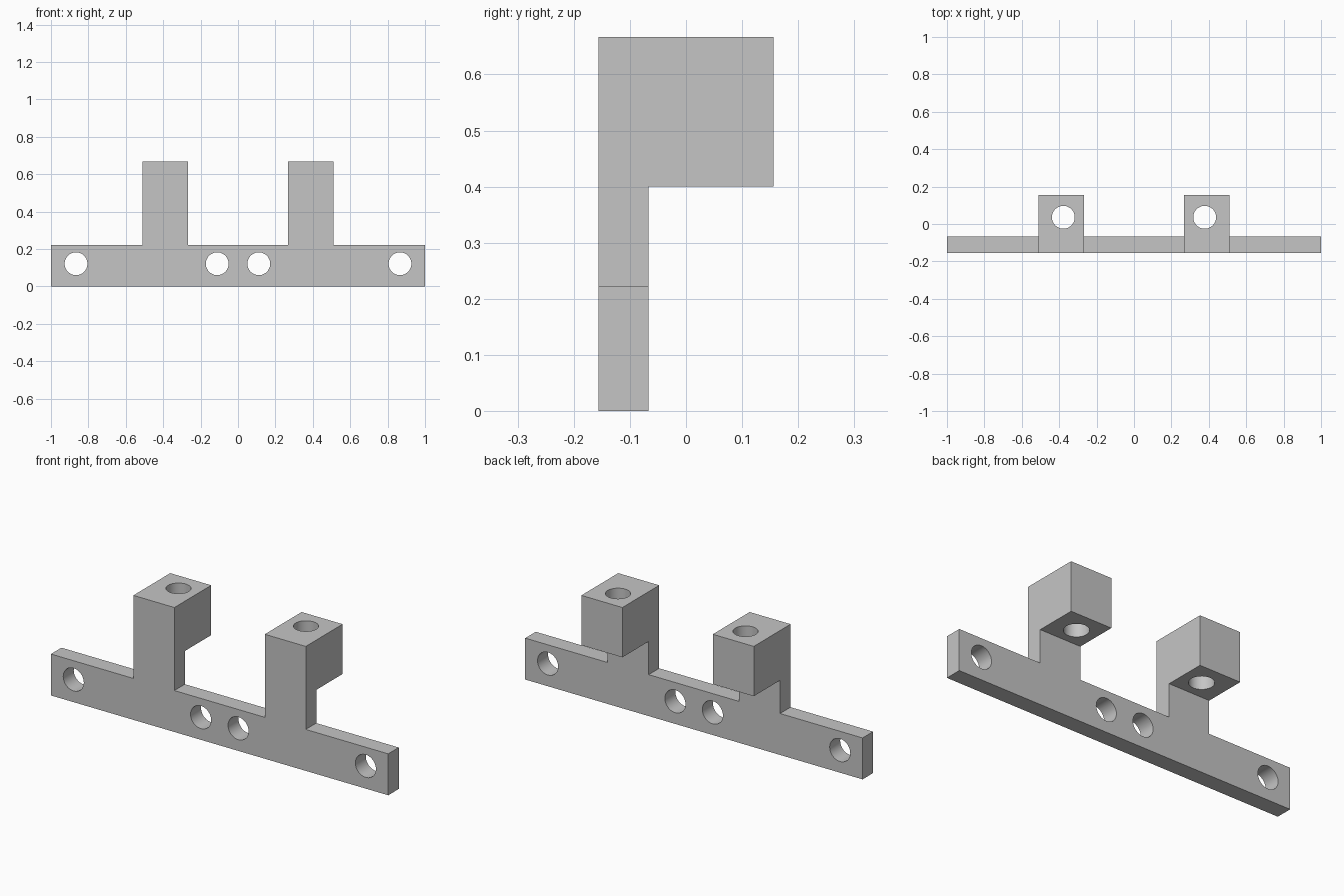
import bpy, bmesh, math
from mathutils import Vector

cube = bpy.data.objects.get("Cube")
if cube:
    bpy.data.objects.remove(cube, do_unlink=True)

# Main dimensions
FRONT, PLATE_BACK, BACK = -0.156, -0.067, 0.156
BAR_TOP, HEAD_BOTTOM, TOP = 0.222, 0.4, 0.667
POST_IN, POST_OUT = 0.268, 0.511
HOLE_R = 0.061

grey = bpy.data.materials.new("light grey plastic")
grey.use_nodes = True
colour = (0.56, 0.56, 0.56, 1)
grey.diffuse_color = colour
grey.node_tree.nodes["Principled BSDF"].inputs["Base Color"].default_value = colour


def prism(name, outline, sweep):
    """Solid made by sweeping a closed outline along a vector."""
    bm = bmesh.new()
    face = bm.faces.new([bm.verts.new(p) for p in outline])
    swept = bmesh.ops.extrude_face_region(bm, geom=[face])["geom"]
    bmesh.ops.translate(bm, vec=Vector(sweep),
                        verts=[v for v in swept if isinstance(v, bmesh.types.BMVert)])
    bmesh.ops.recalc_face_normals(bm, faces=bm.faces)
    mesh = bpy.data.meshes.new(name)
    bm.to_mesh(mesh)
    bm.free()
    obj = bpy.data.objects.new(name, mesh)
    bpy.context.collection.objects.link(obj)
    mesh.materials.append(grey)
    return obj


def cut(target, tool, operation):
    """Apply a boolean and remove its helper."""
    tool.hide_render = True
    mod = target.modifiers.new("cut", 'BOOLEAN')
    mod.operation, mod.object, mod.solver = operation, tool, 'EXACT'
    bpy.ops.object.select_all(action='DESELECT')
    bpy.context.view_layer.objects.active = target
    target.select_set(True)
    bpy.ops.object.modifier_apply(modifier=mod.name)
    bpy.data.objects.remove(tool, do_unlink=True)


def circle(n=48):
    angles = [2 * math.pi * i / n for i in range(n)]
    return [(HOLE_R * math.cos(a), HOLE_R * math.sin(a)) for a in angles]


# Bracket: front outline of bar and two posts, running past the solid in depth
right_half = [(1, -1), (1, BAR_TOP), (POST_OUT, BAR_TOP), (POST_OUT, TOP),
              (POST_IN, TOP), (POST_IN, BAR_TOP)]
outline = right_half + [(-x, z) for x, z in reversed(right_half)]
bracket = prism("mounting_bracket", [(x, -1, z) for x, z in outline], (0, 2, 0))

# Side outline: thin plate below, deep heads above
side = [(FRONT, 0), (PLATE_BACK, 0), (PLATE_BACK, HEAD_BOTTOM),
        (BACK, HEAD_BOTTOM), (BACK, 1), (FRONT, 1)]
cut(bracket, prism("side_cutter", [(-2, y, z) for y, z in side], (4, 0, 0)), 'INTERSECT')

# Screw holes through the bar and rod holes down through the heads
for s in (-1, 1):
    for x in (0.866, 0.111):
        ring = [(s * x + u, -1, 0.121 + v) for u, v in circle()]
        cut(bracket, prism("screw_hole_cutter", ring, (0, 2, 0)), 'DIFFERENCE')
    ring = [(s * 0.378 + u, 0.036 + v, 0.3) for u, v in circle()]
    cut(bracket, prism("rod_hole_cutter", ring, (0, 0, 1)), 'DIFFERENCE')

# Smooth hole walls, sharp edges elsewhere
bpy.ops.object.select_all(action='DESELECT')
bracket.select_set(True)
bpy.context.view_layer.objects.active = bracket
bpy.ops.object.shade_smooth_by_angle(angle=math.radians(30))
